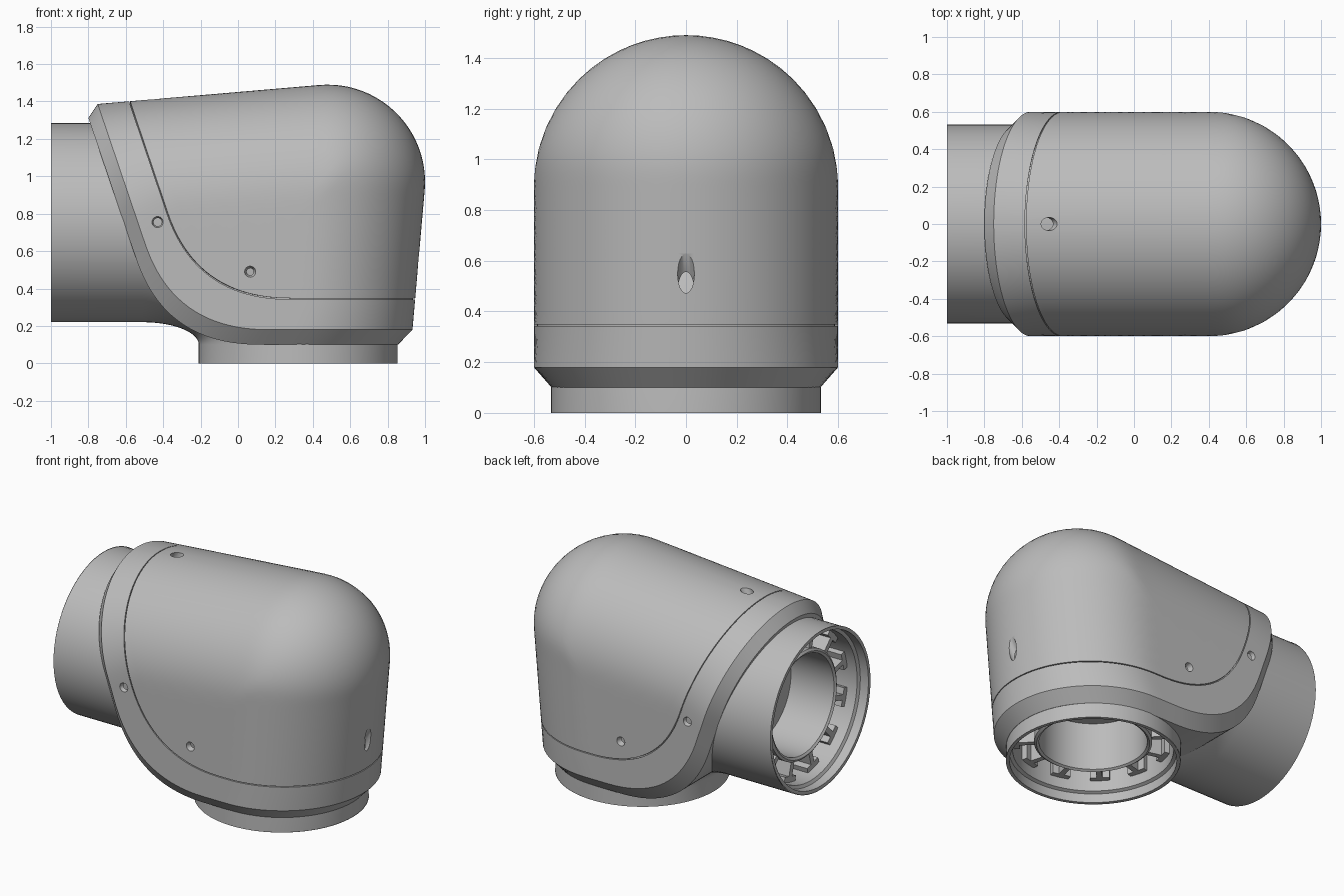
import bpy, bmesh
from math import sin, cos, pi, sqrt, hypot, atan2, radians
from mathutils import Vector, Matrix

if "Cube" in bpy.data.objects:
    bpy.data.objects.remove(bpy.data.objects["Cube"])

grey = bpy.data.materials.new("satin_grey")
grey.use_nodes = True
grey.diffuse_color = (0.5, 0.5, 0.5, 1)
grey.node_tree.nodes["Principled BSDF"].inputs["Base Color"].default_value = (0.5, 0.5, 0.5, 1)


def make(name, bm, angle=30):
    bmesh.ops.remove_doubles(bm, verts=bm.verts, dist=1e-4)
    bmesh.ops.recalc_face_normals(bm, faces=bm.faces)
    mesh = bpy.data.meshes.new(name)
    bm.to_mesh(mesh)
    bm.free()
    mesh.materials.append(grey)
    ob = bpy.data.objects.new(name, mesh)
    bpy.context.collection.objects.link(ob)
    smooth(ob, angle)
    return ob


def smooth(ob, angle=30):
    bpy.ops.object.select_all(action='DESELECT')
    ob.select_set(True)
    bpy.context.view_layer.objects.active = ob
    bpy.ops.object.shade_smooth_by_angle(angle=radians(angle))


def skin(bm, rows, closed=False):
    """Quad strips between successive rows of points."""
    grid = [[bm.verts.new(p) for p in row] for row in rows]
    for a, b in zip(grid, grid[1:]):
        for i in range(len(a) - (not closed)):
            j = (i + 1) % len(a)
            bm.faces.new((a[i], a[j], b[j], b[i]))


# Side outline of the housing: two leaning lines joined by a round corner
C, R, W = Vector((0.48, 0.97)), 0.52, 0.6
N1, N2 = Vector((-0.085, 0.996)), Vector((0.996, -0.087))
T1, T2 = Vector((0.996, 0.085)), Vector((0.087, 0.996))


def depth(p):
    v = p - C
    if v.dot(T1) > 0 and v.dot(T2) > 0:
        return R - v.length
    return R - max(v.dot(N1), v.dot(N2))


def half_width(p, inset=0):
    r = W - inset
    d = min(max(depth(p) - inset, 0), r)
    return sqrt(max(r * r - (r - d) ** 2, 0))


def on_top(x, inset=0):
    base = C + N1 * (R - inset)
    return base + T1 * ((x - base.x) / T1.x)


def on_back(z, inset=0):
    base = C + N2 * (R - inset)
    return base + T2 * ((z - base.y) / T2.y)


def resample(pts, n=96):
    """Even arc length, denser towards both ends."""
    acc = [0]
    for a, b in zip(pts, pts[1:]):
        acc.append(acc[-1] + (b - a).length)
    out, k = [], 0
    for i in range(n + 1):
        s = acc[-1] * (1 - cos(pi * i / n)) / 2
        while k < len(pts) - 2 and acc[k + 1] < s:
            k += 1
        out.append(pts[k].lerp(pts[k + 1], (s - acc[k]) / (acc[k + 1] - acc[k])))
    return out


def edge(x, z, inset=0):
    """Curve from the top line down and round to the back line."""
    a, b = on_top(x, inset), on_back(z, inset)
    corner = Vector((a.x + (a.y - z) * 0.339, z))
    p = corner + (a - corner).normalized() * 0.48
    q = corner + Vector((0.5, 0))
    bend = [p.lerp(corner, t / 24).lerp(corner.lerp(q, t / 24), t / 24) for t in range(25)]
    return resample([a] + bend + [b])


def bent_pipe_half(p, r=0.52):
    """Half width of the elbow pipe at a point of the side plane."""
    v = p - Vector((-0.51, 0.1))
    a = min(max(atan2(v.x / 0.835, v.y / 0.655), 0), pi / 2)
    off = hypot(v.x - 0.835 * sin(a), v.y - 0.655 * cos(a)) if v.x > 0 else v.y - 0.655
    return sqrt(max(r * r - off * off, 0))


# Housing shell: chamfered rim, seam groove and domed cover
def pts(curve, inset=0):
    row = [(p.x, -half_width(p, inset), p.y) for p in curve]
    for k in (0, -1):
        row[k] = (row[k][0], 0, row[k][2])
    return row


lip = edge(-0.8, 0.1, 0.07)
rows = [pts(lip, 0.07), pts(edge(-0.75, 0.18))]
for x, z, inset in ((-0.583, 0.342, 0), (-0.583, 0.342, 0.012),
                    (-0.577, 0.348, 0.012), (-0.577, 0.348, 0)):
    rows.append(pts(edge(x, z, inset), inset))
seam = edge(-0.577, 0.348)
arc = [C + (N1.lerp(N2, t / 40)).normalized() * R for t in range(41)]
outline = resample([on_top(-0.577)] + arc + [on_back(0.348)])
STEPS = 20
for k in range(1, STEPS + 1):
    f = 1 - (1 - k / STEPS) ** 2
    rows.append(pts([p.lerp(q, f) for p, q in zip(seam, outline)]))
rows[-1] = [(x, 0, z) for x, y, z in rows[-1]]


def mirrored(rows):
    bm = bmesh.new()
    skin(bm, rows)
    skin(bm, [[(x, -y, z) for x, y, z in row] for row in rows])
    return bm


shell = make("housing_shell", mirrored(rows))

# Underside web between the rim lip and the elbow pipe
web_rows = [pts(lip, 0.07),
            [(p.x, -min(bent_pipe_half(p), half_width(p, 0.07)), p.y) for p in lip]]
bm = mirrored(web_rows)
bmesh.ops.dissolve_degenerate(bm, edges=bm.edges, dist=1e-4)
make("underside_web", bm)

# Screw holes cut through the shell
solid = shell.modifiers.new("wall", 'SOLIDIFY')
solid.thickness, solid.offset = 0.035, -1
bm = bmesh.new()


def drill(pos, axis, r1, r2, length):
    rot = Vector(axis).to_track_quat('Z', 'Y').to_matrix().to_4x4()
    bmesh.ops.create_cone(bm, cap_ends=True, segments=24, radius1=r1, radius2=r2, depth=length,
                          matrix=Matrix.Translation(pos) @ rot)


for side in (-1, 1):
    for x, z in ((-0.43, 0.755), (0.065, 0.49)):
        drill((x, side * 0.585, z), (0, side, 0), 0.012, 0.038, 0.08)
drill((-0.455, 0, 1.41), (0.5, 0, 0.85), 0.035, 0.035, 0.16)
drill((0.965, 0, 0.55), (0.5, 0, 0.87), 0.033, 0.033, 0.3)
cutter = make("hole_cutter", bm)
cutter.hide_render = True
cut = shell.modifiers.new("holes", 'BOOLEAN')
cut.object, cut.solver = cutter, 'EXACT'
bpy.context.view_layer.update()
cut_mesh = bpy.data.meshes.new_from_object(
    shell.evaluated_get(bpy.context.evaluated_depsgraph_get()))
shell.modifiers.clear()
shell.data = cut_mesh
bpy.data.objects.remove(cutter)
smooth(shell)

# Elbow pipe: a round section swept through the bend
PR, SEG = 0.532, 72


def ring(a, shift):
    out = []
    for i in range(SEG):
        t = 2 * pi * i / SEG
        rho = PR * (1 + cos(t))
        out.append((-0.51 + (0.3 + rho) * sin(a) + shift[0], PR * sin(t),
                    0.1 + (0.12 + rho) * cos(a) + shift[1]))
    return out


bm = bmesh.new()
bends = [ring(pi / 2 * k / 24, (0, 0)) for k in range(25)]
skin(bm, [ring(0, (-0.49, 0))] + bends + [ring(pi / 2, (0, -0.1))], closed=True)
make("elbow_pipe", bm)


# Socket inside each pipe mouth: stepped wall, pocket ring, ribs and bore
def socket(name, place):
    profile = [(PR, 0), (0.51, 0), (0.51, 0.06), (0.49, 0.07), (0.49, 0.28), (0.36, 0.28),
               (0.36, 0.13), (0.345, 0.12), (0.33, 0.13), (0.33, 0.45), (0.001, 0.45)]
    bm = bmesh.new()
    skin(bm, [[(r * cos(2 * pi * i / SEG), r * sin(2 * pi * i / SEG), h) for i in range(SEG)]
              for r, h in profile], closed=True)
    bm.transform(place)
    make(name + "_socket", bm)
    bm = bmesh.new()
    for k in range(12):
        turn = Matrix.Rotation(2 * pi * (k + 0.5) / 12, 4, 'Z')
        for r, size in ((0.42, (0.13, 0.035, 0.14)), (0.472, (0.04, 0.12, 0.14))):
            bmesh.ops.create_cube(bm, size=1, matrix=place @ turn @ Matrix.Translation((r, 0, 0.21))
                                  @ Matrix.Diagonal((*size, 1)))
    make(name + "_ribs", bm)


socket("lower", Matrix.Translation((0.325, 0, 0)))
socket("side", Matrix.Translation((-1, 0, 0.755)) @ Matrix.Rotation(pi / 2, 4, 'Y'))
